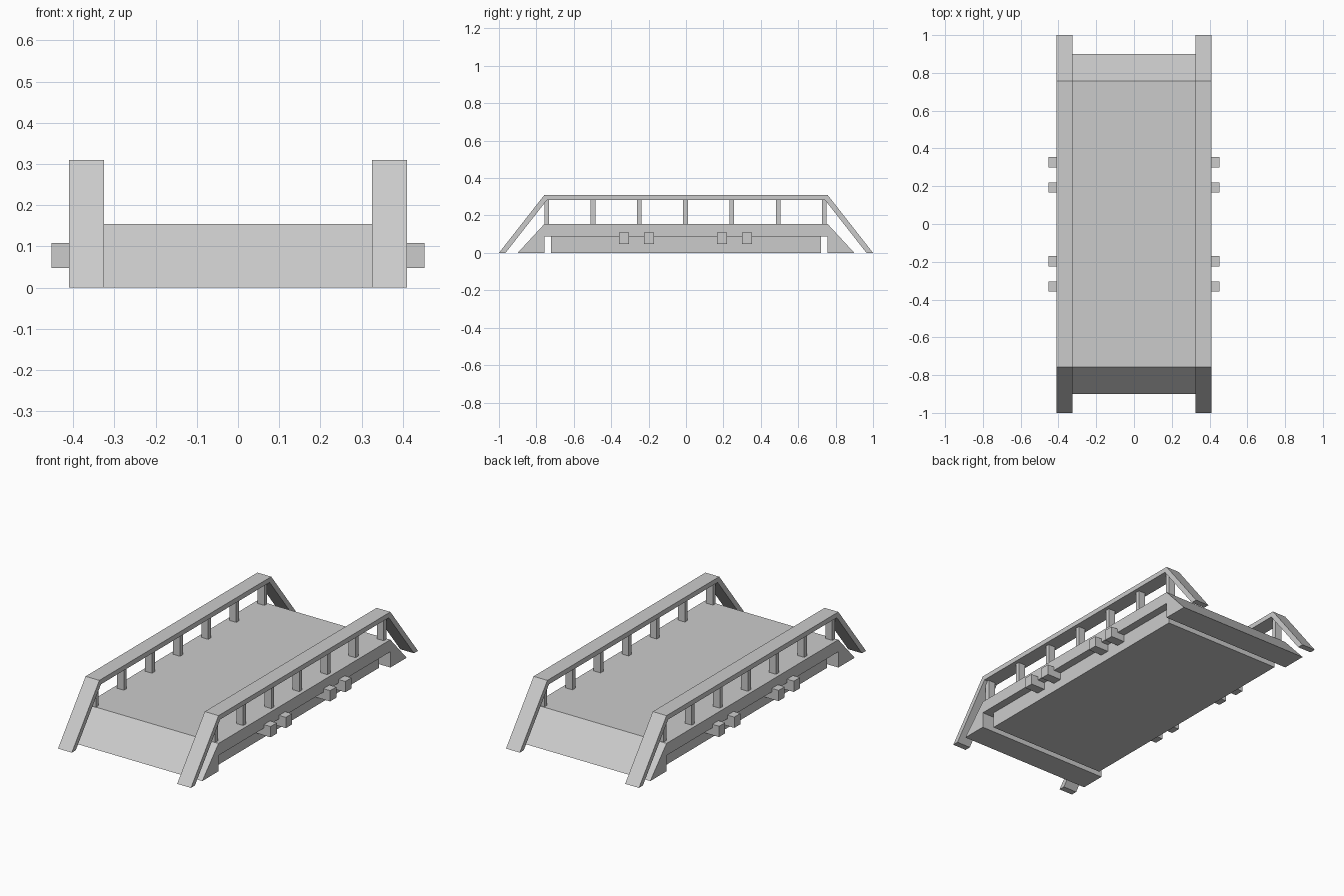
import bpy

if "Cube" in bpy.data.objects:
    bpy.data.objects.remove(bpy.data.objects["Cube"])


def extrude_profile(name, profile, x0, x1):
    """Sweep a closed (y, z) profile along x."""
    n = len(profile)
    verts = [(x, y, z) for x in (x0, x1) for y, z in profile]
    faces = [tuple(range(n))[::-1], tuple(range(n, 2 * n))]
    faces += [(i, (i + 1) % n, n + (i + 1) % n, n + i) for i in range(n)]
    mesh = bpy.data.meshes.new(name)
    mesh.from_pydata(verts, [], faces)
    # make the normals face outward
    import bmesh
    bm = bmesh.new()
    bm.from_mesh(mesh)
    bmesh.ops.recalc_face_normals(bm, faces=bm.faces)
    bm.to_mesh(mesh)
    bm.free()
    obj = bpy.data.objects.new(name, mesh)
    bpy.context.collection.objects.link(obj)
    return obj


def box(name, x0, x1, y0, y1, z0, z1):
    return extrude_profile(name, [(y0, z0), (y1, z0), (y1, z1), (y0, z1)], x0, x1)


def symmetric(half):
    """Complete a half profile by reflecting it across y = 0."""
    return half + [(-y, z) for y, z in reversed(half)]


# Deck slab with a sloping ramp at each end, open slot inside each ramp
deck = symmetric([(-0.757, 0.088), (-0.757, 0), (-0.9, 0), (-0.757, 0.155)])
extrude_profile("deck_and_ramps", deck, -0.41, 0.41)

# Recessed base under the deck
box("base", -0.365, 0.365, -0.722, 0.722, 0, 0.088)

rail = symmetric([(-1, 0), (-0.757, 0.31)]) + symmetric([(0.965, 0), (0.743, 0.283)])

for side, label in ((-1, "left"), (1, "right")):
    # Handrail with slanted legs
    extrude_profile(f"{label}_handrail", rail, side * 0.325, side * 0.41)

    # Rail posts
    for i in range(7):
        y = -0.745 + i * 0.2475
        box(f"{label}_post_{i + 1}", side * 0.347, side * 0.389,
            y - 0.0125, y + 0.0125, 0.15, 0.287)

    # Side blocks straddling the deck edge
    for i, y in enumerate((-0.331, -0.197, 0.193, 0.327)):
        box(f"{label}_side_block_{i + 1}", side * 0.36, side * 0.452,
            y - 0.027, y + 0.027, 0.048, 0.108)
